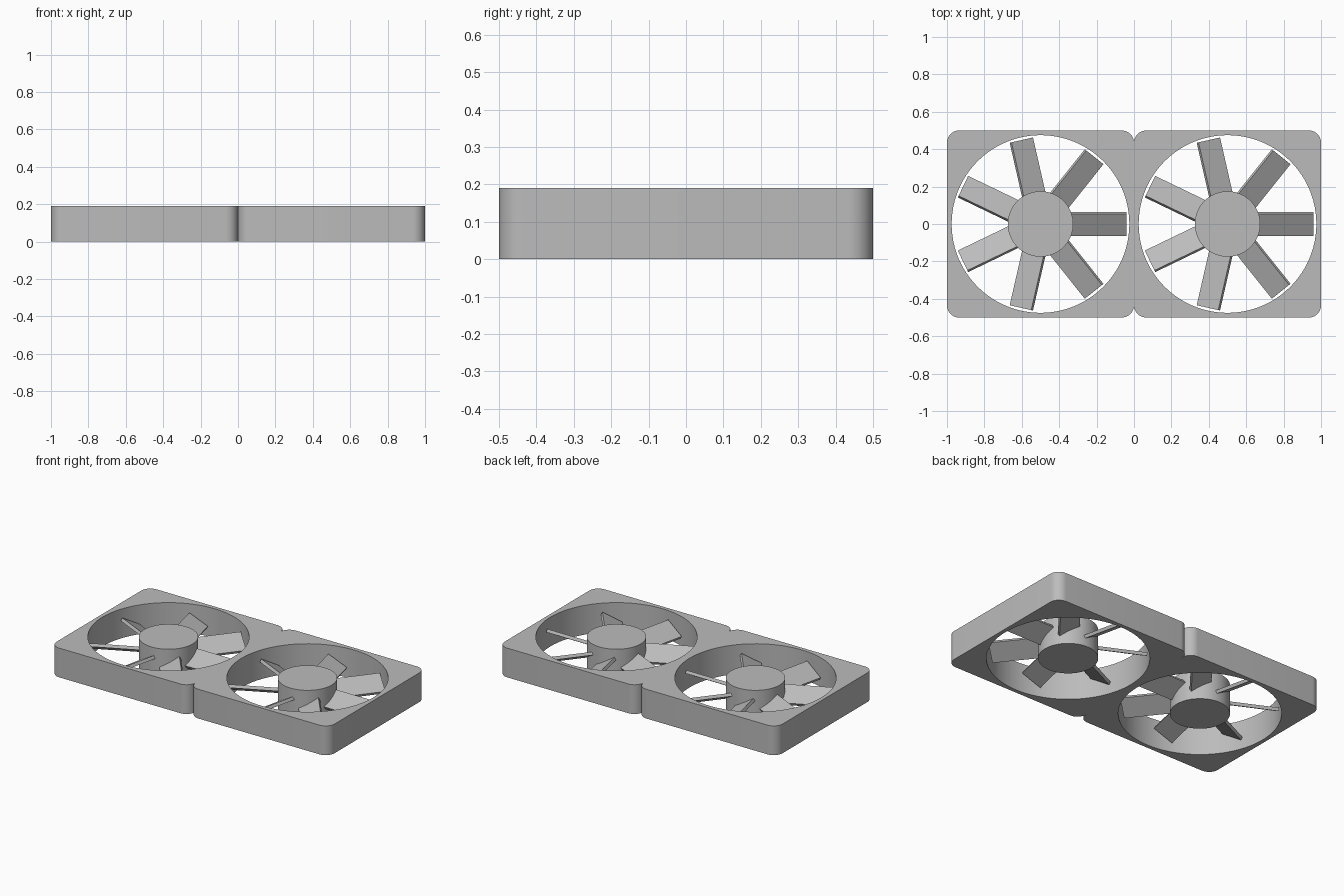
import bpy, bmesh
from math import pi, sin, cos, radians
from mathutils import Matrix

cube = bpy.data.objects.get("Cube")
if cube:
    bpy.data.objects.remove(cube, do_unlink=True)

HEIGHT = 0.19
HALF = 0.5
CORNER = 0.065
HOLE_RADIUS = 0.475
HUB_RADIUS = 0.175
BLADES = 7
BLADE_TIP = 0.46
BLADE_ROOT = 0.12
BLADE_WIDTH = 0.136
BLADE_THICK = 0.02
BLADE_PITCH = radians(30)

grey = bpy.data.materials.new("matte grey")
grey.use_nodes = True
grey.diffuse_color = (0.5, 0.5, 0.5, 1)
grey.node_tree.nodes["Principled BSDF"].inputs["Base Color"].default_value = grey.diffuse_color


def finish(bm, name, x):
    """Turn a bmesh into a smooth-sided object with sharp edges."""
    bmesh.ops.recalc_face_normals(bm, faces=bm.faces)
    mesh = bpy.data.meshes.new(name)
    bm.to_mesh(mesh)
    bm.free()
    mesh.materials.append(grey)
    mesh.shade_smooth()
    mesh.set_sharp_from_angle(angle=radians(30))
    obj = bpy.data.objects.new(name, mesh)
    obj.location.x = x
    bpy.context.collection.objects.link(obj)


def arc(cx, cy, radius, start, sweep, steps):
    angles = [start + sweep * i / steps for i in range(steps + 1)]
    return [(cx + radius * cos(a), cy + radius * sin(a)) for a in angles]


def prism(loops):
    """Extrude a flat outline, with any holes, to the full height."""
    bm = bmesh.new()
    edges = []
    for loop in loops:
        verts = [bm.verts.new((x, y, 0)) for x, y in loop]
        edges += [bm.edges.new((v, verts[i - 1])) for i, v in enumerate(verts)]
    bmesh.ops.triangle_fill(bm, edges=edges, use_beauty=True)
    result = bmesh.ops.extrude_face_region(bm, geom=bm.faces[:], use_keep_orig=True)
    top = [g for g in result["geom"] if isinstance(g, bmesh.types.BMVert)]
    bmesh.ops.translate(bm, verts=top, vec=(0, 0, HEIGHT))
    return bm


def circle(radius, steps):
    return arc(0, 0, radius, 0, 2 * pi, steps)[:-1]


def rounded_square():
    c = HALF - CORNER
    points = []
    for i, (sx, sy) in enumerate([(1, 1), (-1, 1), (-1, -1), (1, -1)]):
        points += arc(sx * c, sy * c, CORNER, i * pi / 2, pi / 2, 10)
    return points


def blade_set():
    bm = bmesh.new()
    length = BLADE_TIP - BLADE_ROOT
    for i in range(BLADES):
        matrix = (Matrix.Translation((0, 0, HEIGHT / 2))
                  @ Matrix.Rotation(2 * pi * i / BLADES, 4, "Z")
                  @ Matrix.Translation(((BLADE_TIP + BLADE_ROOT) / 2, 0, 0))
                  @ Matrix.Rotation(BLADE_PITCH, 4, "X")
                  @ Matrix.Diagonal((length, BLADE_WIDTH, BLADE_THICK, 1)))
        bmesh.ops.create_cube(bm, size=1, matrix=matrix)
    return bm


# Two identical fans side by side
for side, x in (("right", -HALF), ("left", HALF)):
    finish(prism([rounded_square(), circle(HOLE_RADIUS, 96)]), side + "_frame", x)
    finish(prism([circle(HUB_RADIUS, 64)]), side + "_hub", x)
    finish(blade_set(), side + "_blades", x)
